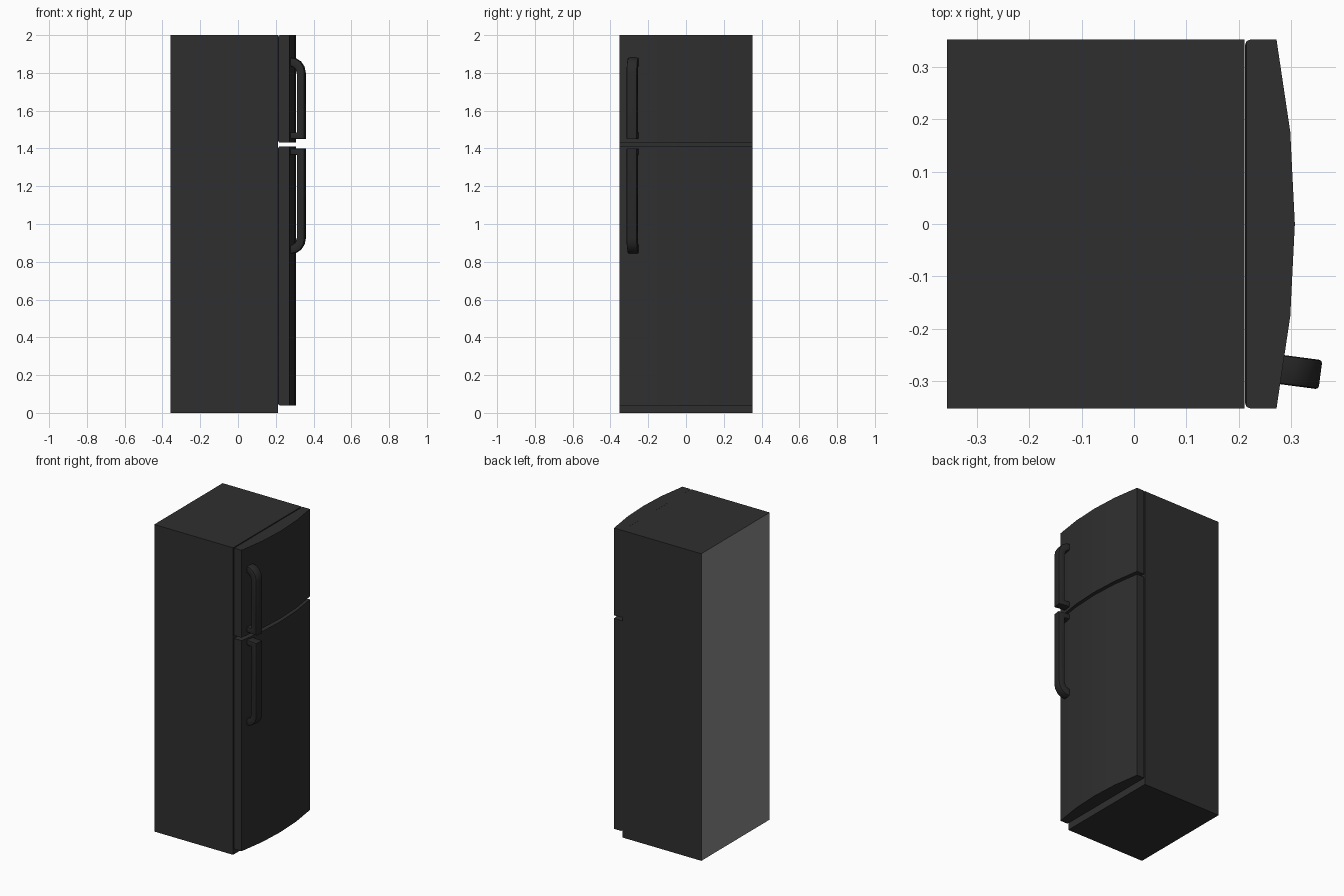
import bpy, bmesh, math
from mathutils import Matrix, Vector

if "Cube" in bpy.data.objects:
    bpy.data.objects.remove(bpy.data.objects["Cube"])


def material(name, v):
    m = bpy.data.materials.new(name)
    m.diffuse_color = (v, v, v, 1)
    m.use_nodes = True
    m.node_tree.nodes["Principled BSDF"].inputs["Base Color"].default_value = m.diffuse_color
    return m


BLACK = material("black enamel", 0.028)
HANDLE = material("handle black", 0.022)
GREY = material("back panel grey", 0.25)


def prism(points, axis_vec):
    """Extrude a closed outline of 3D points along a vector."""
    bm = bmesh.new()
    face = bm.faces.new([bm.verts.new(p) for p in points])
    out = bmesh.ops.extrude_face_region(bm, geom=[face])
    verts = [g for g in out["geom"] if isinstance(g, bmesh.types.BMVert)]
    bmesh.ops.translate(bm, verts=verts, vec=axis_vec)
    bmesh.ops.recalc_face_normals(bm, faces=bm.faces)
    return bm


def finish(bm, name, mats, smooth=None):
    me = bpy.data.meshes.new(name)
    bm.to_mesh(me)
    bm.free()
    for m in mats:
        me.materials.append(m)
    ob = bpy.data.objects.new(name, me)
    bpy.context.collection.objects.link(ob)
    if smooth:
        bpy.ops.object.select_all(action='DESELECT')
        ob.select_set(True)
        bpy.context.view_layer.objects.active = ob
        bpy.ops.object.shade_smooth_by_angle(angle=math.radians(smooth))
    return ob


HALF = 0.352      # half width of the cabinet
BACK, SEAM = -0.357, 0.211

# Cabinet, with a lighter face at the rear
bm = prism([(BACK, -HALF, 0), (SEAM, -HALF, 0), (SEAM, HALF, 0), (BACK, HALF, 0)],
           Vector((0, 0, 2)))
for f in bm.faces:
    f.material_index = 1 if f.normal.x < -0.9 else 0
finish(bm, "cabinet", [BLACK, GREY])


# Doors: bowed front, chamfered edges against the cabinet
def door(name, z0, z1):
    back = SEAM + 0.001
    pts = [(back, HALF, z0), (back, -HALF, z0)]
    for i in range(5):
        t = i / 2 - 1
        pts.append((0.307 - 0.035 * t * t, t * HALF, z0))
    bm = prism(pts, Vector((0, 0, z1 - z0)))
    edges = [e for e in bm.edges if all(abs(v.co.x - back) < 1e-5 for v in e.verts)]
    bmesh.ops.bevel(bm, geom=edges, offset=0.01, segments=2, profile=0.5,
                    affect='EDGES')
    finish(bm, name, [BLACK], 20)


door("freezer_door", 1.431, 2.0)
door("fridge_door", 0.04, 1.411)


# Handles: square foot at one end, curved elbow at the other
def handle(name, z_foot, z_elbow):
    s = 1 if z_elbow > z_foot else -1
    length = abs(z_elbow - z_foot)
    prof = [(-0.01, 0), (0.074, 0), (0.074, length - 0.08),
            (0.068, length - 0.05), (0.05, length - 0.022), (0.025, length - 0.006),
            (-0.01, length), (-0.01, length - 0.045), (0.008, length - 0.048),
            (0.024, length - 0.06), (0.032, length - 0.085),
            (0.032, 0.035), (-0.01, 0.035)]
    w = 0.056
    bm = prism([(n, -w / 2, z_foot + s * z) for n, z in prof], Vector((0, w, 0)))
    # soften the long rims
    rims = [e for e in bm.edges
            if abs(e.verts[0].co.y - e.verts[1].co.y) < 1e-5]
    bmesh.ops.bevel(bm, geom=rims, offset=0.006, segments=2, profile=0.5,
                    affect='EDGES')
    # turn to follow the door surface
    bm.transform(Matrix.Translation((0.2825, -0.278, 0))
                 @ Matrix.Rotation(math.radians(-7.5), 4, 'Z'))
    finish(bm, name, [HANDLE], 40)


handle("freezer_handle", 1.45, 1.882)
handle("fridge_handle", 1.40, 0.842)
